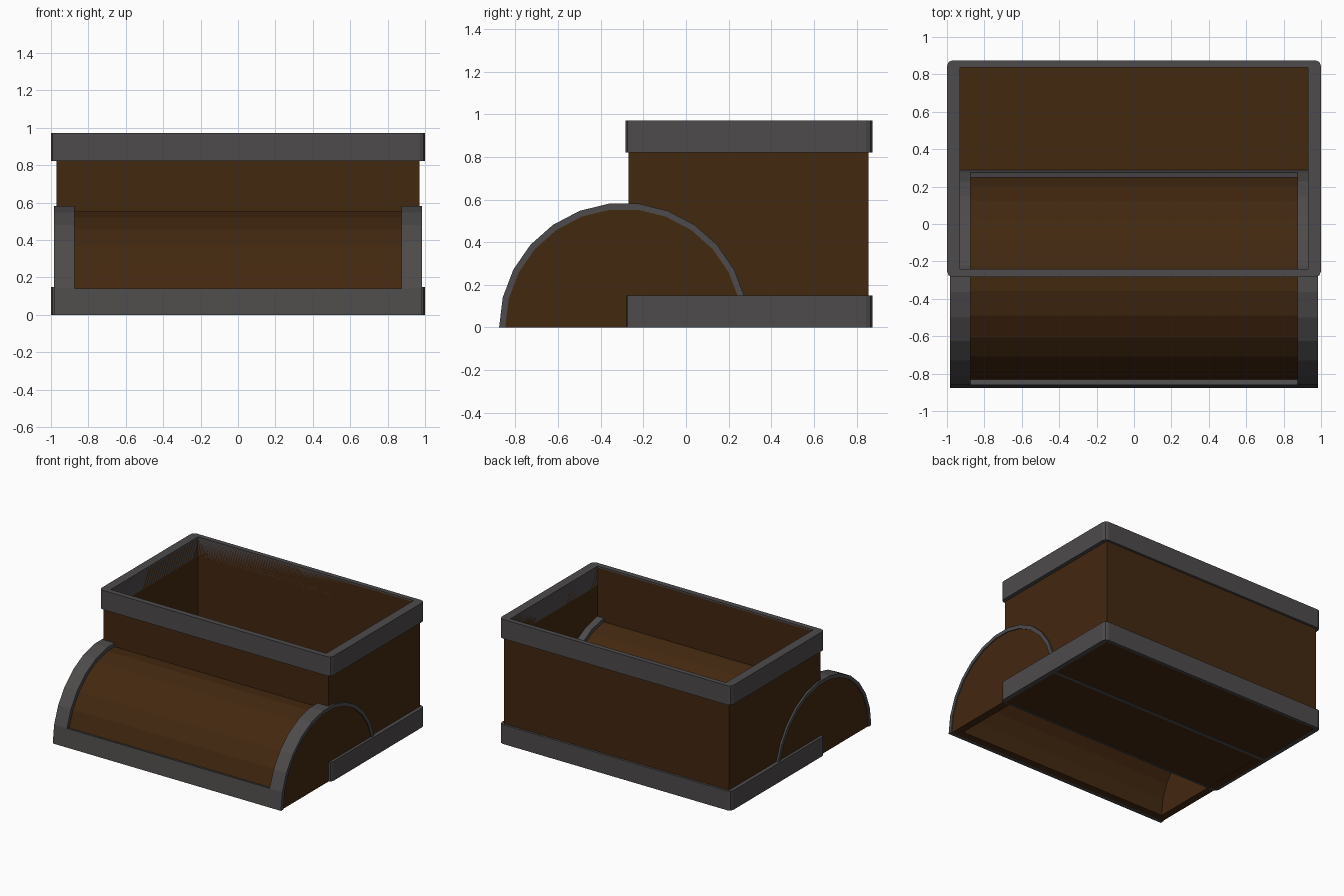
import bpy, bmesh, math

if "Cube" in bpy.data.objects:
    bpy.data.objects.remove(bpy.data.objects["Cube"])


def material(name, rgb):
    m = bpy.data.materials.new(name)
    m.diffuse_color = (*rgb, 1)
    m.use_nodes = True
    m.node_tree.nodes["Principled BSDF"].inputs["Base Color"].default_value = m.diffuse_color
    return m


WOOD = material("dark brown wood", (0.055, 0.021, 0.005))
IRON = material("dark grey iron", (0.075, 0.069, 0.069))


def make(name, bm, mat):
    bmesh.ops.recalc_face_normals(bm, faces=bm.faces)
    me = bpy.data.meshes.new(name)
    bm.to_mesh(me)
    bm.free()
    me.materials.append(mat)
    ob = bpy.data.objects.new(name, me)
    bpy.context.collection.objects.link(ob)
    return ob


def rect(hx, y0, y1, cut=0.0):
    """Rectangle outline with chamfered corners (two points per corner side)."""
    if not cut:
        return [(-hx, y0), (hx, y0), (hx, y1), (-hx, y1)]
    pts = []
    for cx, cy, a0 in ((hx - cut, y1 - cut, 0), (-hx + cut, y1 - cut, 90),
                       (-hx + cut, y0 + cut, 180), (hx - cut, y0 + cut, 270)):
        for k in range(3):
            a = math.radians(a0 + 45 * k)
            pts.append((cx + cut * math.cos(a), cy + cut * math.sin(a)))
    return pts


def loft(bm, rings, closed=True):
    """Skin a list of equal-length vertex rings; closed joins last to first."""
    vs = [[bm.verts.new(p) for p in r] for r in rings]
    n = len(rings[0])
    for i in range(len(vs) if closed else len(vs) - 1):
        a, b = vs[i], vs[(i + 1) % len(vs)]
        for j in range(n):
            bm.faces.new((a[j], a[(j + 1) % n], b[(j + 1) % n], b[j]))
    return vs


def ring(pts, z):
    return [(x, y, z) for x, y in pts]


# Chest body: open box with a floor
OUT, INN = (0.97, -0.27, 0.857), (0.93, -0.24, 0.837)
bm = bmesh.new()
v = loft(bm, [ring(rect(*OUT), 0.002), ring(rect(*OUT), 0.96),
              ring(rect(*INN), 0.96), ring(rect(*INN), 0.03)], closed=False)
bm.faces.new(v[0])
bm.faces.new(v[-1])
make("chest_body", bm, WOOD)

# Iron bands round the chest: (name, bottom, top, inner outline)
for name, z0, z1, inner in (("bottom_band", 0.0, 0.15, (0.965, -0.265, 0.852)),
                            ("top_band", 0.822, 0.972, (0.93, -0.24, 0.837))):
    o = rect(1.0, -0.283, 0.875, 0.03)
    # project the inner outline with a tiny corner so the counts match
    i = rect(*inner, 0.001)
    bm = bmesh.new()
    loft(bm, [ring(o, z0), ring(o, z1), ring(i, z1), ring(i, z0)])
    make(name, bm, IRON)

# Lid lying in front of the chest: a 13-sided half barrel
CY, R, RI, RW, N = -0.292, 0.585, 0.556, 0.50, 13


def pt(x, r, k):
    a = math.pi * k / N
    return (x, CY - r * math.cos(a), r * math.sin(a))


def arch(name, x0, x1, r0, r1, k0, k1, mat):
    """Part of the barrel shell between two radii and two segment numbers."""
    bm = bmesh.new()
    rings = [[pt(x0, r1, k), pt(x1, r1, k), pt(x1, r0, k), pt(x0, r0, k)]
             for k in range(k0, k1 + 1)]
    v = loft(bm, rings, closed=False)
    bm.faces.new(v[0])
    bm.faces.new(v[-1])
    return make(name, bm, mat)


arch("lid_planks", -0.93, 0.93, RW, RI, 0, N, WOOD)
for side, s in (("left", -1), ("right", 1)):
    arch(f"lid_hoop_{side}", s * 0.875, s * 0.985, RI, R, 0, N, IRON)
    # End wall of the lid
    bm = bmesh.new()
    v = loft(bm, [[pt(s * x, RI, k) for k in range(N + 1)]
                  for x in (0.92, 0.978)], closed=False)
    bm.faces.new(v[0])
    bm.faces.new(v[1])
    make(f"lid_end_{side}", bm, WOOD)
for name, k in (("lid_front_rail", 0), ("lid_back_rail", N - 1)):
    arch(name, -0.875, 0.875, RI, R, k, k + 1, IRON)
